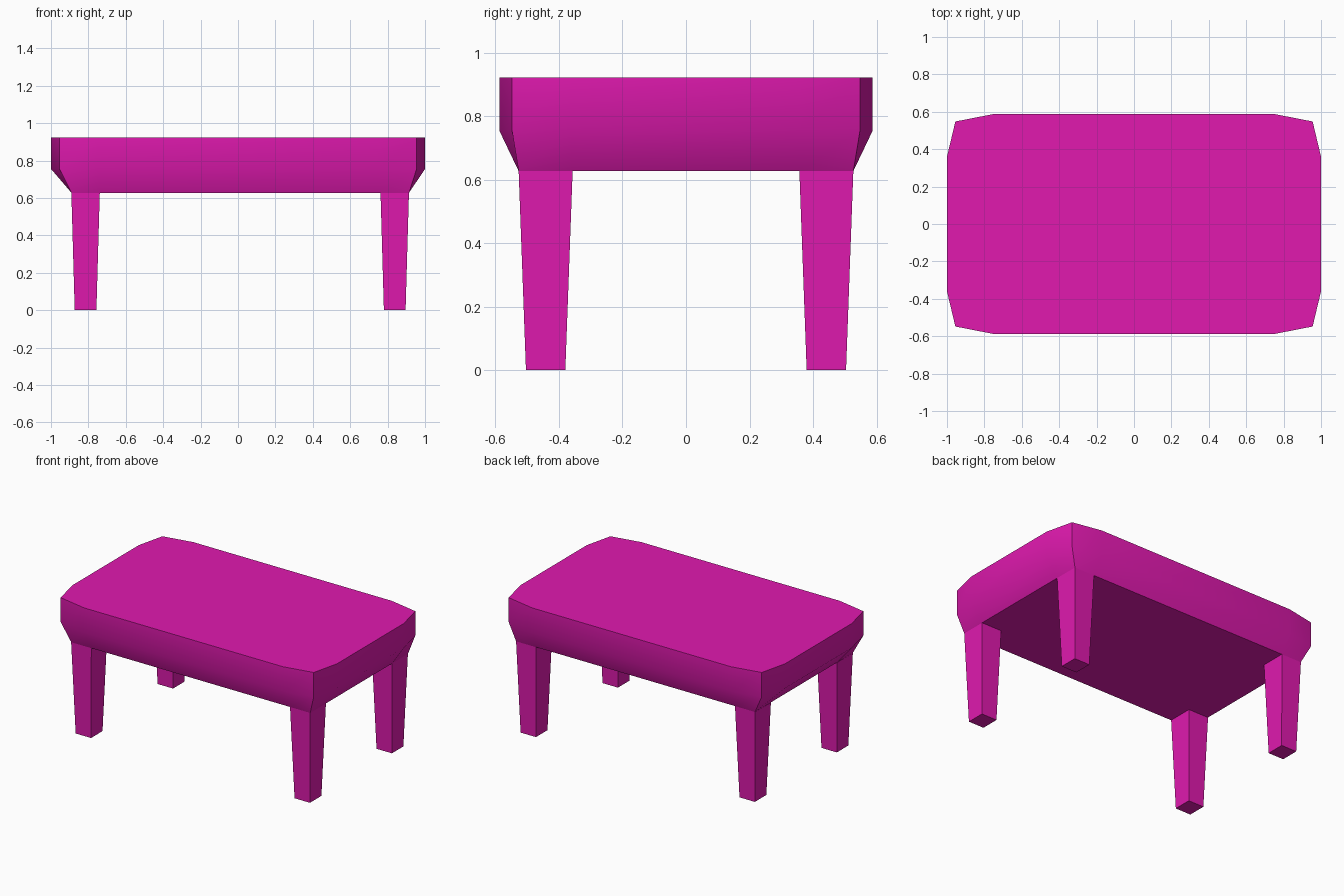
import bpy, math

if "Cube" in bpy.data.objects:
    bpy.data.objects.remove(bpy.data.objects["Cube"])

pink = bpy.data.materials.new("pink")
pink.diffuse_color = (0.75, 0.01, 0.43, 1)
pink.use_nodes = True
pink.node_tree.nodes["Principled BSDF"].inputs["Base Color"].default_value = pink.diffuse_color


def loft(name, rings):
    """Skin a stack of equal-length rings and cap both ends."""
    n = len(rings[0])
    verts = [p for ring in rings for p in ring]
    faces = [tuple(reversed(range(n))), tuple(range(len(verts) - n, len(verts)))]
    for k in range(len(rings) - 1):
        for i in range(n):
            a, b = k * n + i, k * n + (i + 1) % n
            faces.append((a, b, b + n, a + n))
    mesh = bpy.data.meshes.new(name)
    mesh.from_pydata(verts, [], faces)
    mesh.materials.append(pink)
    obj = bpy.data.objects.new(name, mesh)
    bpy.context.collection.objects.link(obj)
    return obj


def outline(quarter, z, shift=0.0):
    """Mirror one corner's points into a full counter-clockwise ring."""
    ring = []
    for sx, sy in ((1, 1), (-1, 1), (-1, -1), (1, -1)):
        pts = [(sx * x + shift, sy * y, z) for x, y in quarter]
        ring += pts if sx * sy > 0 else pts[::-1]
    return ring


def rect(cx, cy, hx, hy, z):
    return [(cx + sx * hx, cy + sy * hy, z)
            for sx, sy in ((-1, -1), (1, -1), (1, 1), (-1, 1))]


# Table top: bowed rim tapering to a straight-sided underside
rim = [(1.0, 0.36), (0.955, 0.548), (0.75, 0.588)]
under = [(0.902, 0.36), (0.902, 0.527), (0.75, 0.527)]
top = loft("table_top", [outline(under, 0.627, 0.012),
                         outline(rim, 0.755), outline(rim, 0.922)])
bpy.context.view_layer.objects.active = top
top.select_set(True)
bpy.ops.object.shade_smooth_by_angle(angle=math.radians(45))

# Four tapered legs, flush with the underside corners
for side, cx in (("left", -0.815), ("right", 0.838)):
    for end, cy in (("front", -0.442), ("back", 0.442)):
        loft(f"{end}_{side}_leg", [rect(cx, cy, 0.058, 0.062, 0),
                                   rect(cx, cy, 0.076, 0.085, 0.627)])
